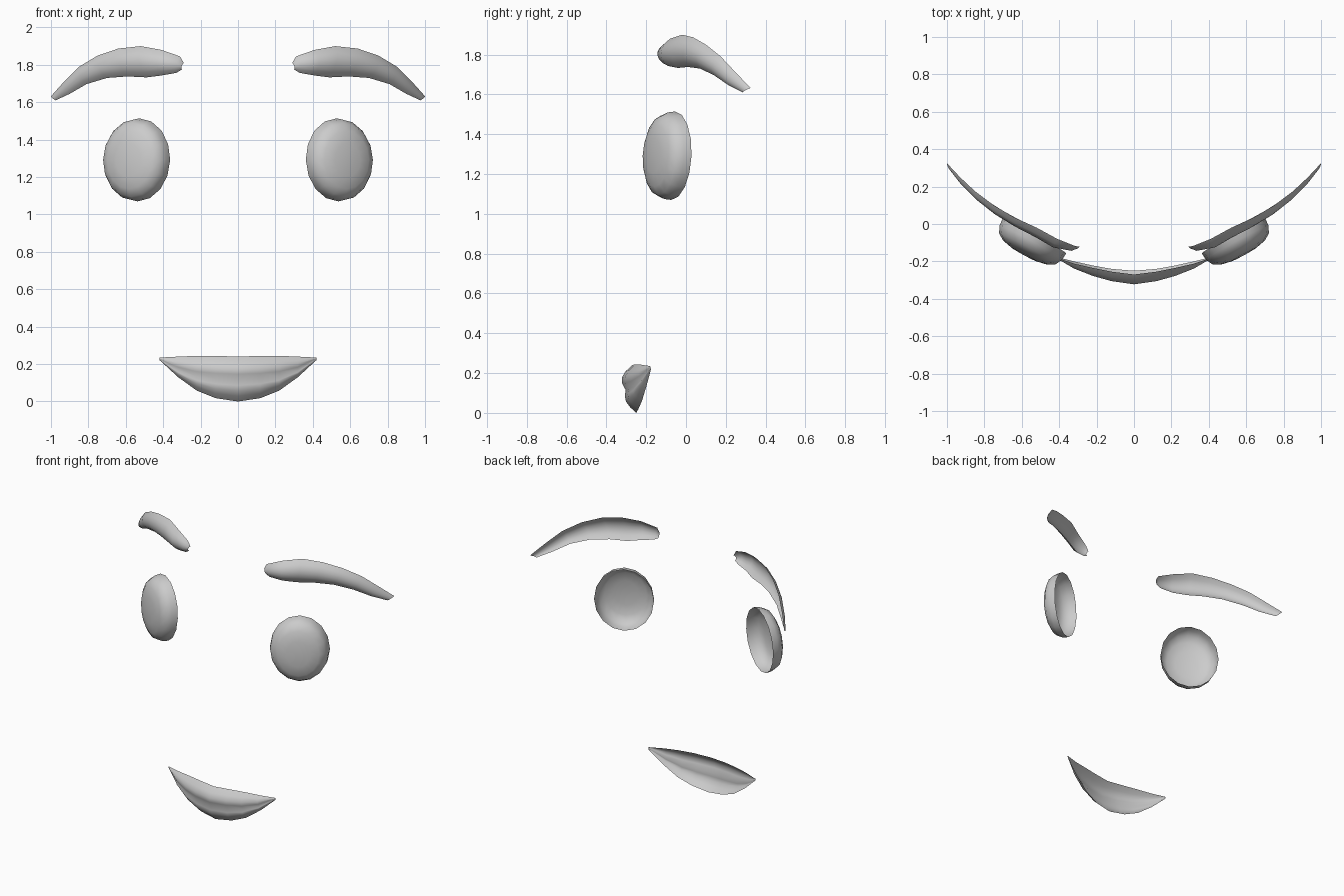
import bpy
import bmesh
import math
from mathutils import Vector

if "Cube" in bpy.data.objects:
    bpy.data.objects.remove(bpy.data.objects["Cube"], do_unlink=True)

grey = bpy.data.materials.new("plain grey")
grey.use_nodes = True
grey.diffuse_color = (0.6, 0.6, 0.6, 1)
grey.node_tree.nodes["Principled BSDF"].inputs["Base Color"].default_value = grey.diffuse_color


def loft(name, rows, closed=False, sharp_angle=60):
    """Skin a list of equally long point rows into an open, forward-facing shell."""
    bm = bmesh.new()
    grid = [[bm.verts.new(point) for point in row] for row in rows]
    count = len(grid[0])
    for row, following in zip(grid, grid[1:]):
        for j in range(count if closed else count - 1):
            k = (j + 1) % count
            bm.faces.new((row[j], row[k], following[k], following[j]))
    bmesh.ops.remove_doubles(bm, verts=bm.verts, dist=0.0005)
    bm.normal_update()
    if sum(face.normal.y * face.calc_area() for face in bm.faces) > 0:
        bmesh.ops.reverse_faces(bm, faces=bm.faces)
    mesh = bpy.data.meshes.new(name)
    bm.to_mesh(mesh)
    bm.free()
    mesh.materials.append(grey)
    obj = bpy.data.objects.new(name, mesh)
    bpy.context.collection.objects.link(obj)
    bpy.ops.object.select_all(action="DESELECT")
    obj.select_set(True)
    bpy.context.view_layer.objects.active = obj
    bpy.ops.object.shade_smooth_by_angle(angle=math.radians(sharp_angle))
    return obj


def mirrored(rows, side):
    return [[Vector((p.x * side, p.y, p.z)) for p in row] for row in rows]


# Eye: flattened oval dome, hollow at the back and turned outward
def eye_rows():
    centre = Vector((0.533, -0.065, 1.292))
    across = Vector((0.878, 0.478, 0))
    outward = Vector((0.478, -0.878, 0))
    up = Vector((-0.02, 0.04, 1))
    segments = 16
    dome = [(1, 0), (0.98, 0.04), (0.89, 0.077), (0.7, 0.1), (0.4, 0.112), (0, 0.116)]
    rows = []
    for radius, depth in dome:
        row = []
        for i in range(segments):
            angle = math.tau * i / segments
            row.append(centre + outward * depth
                       + across * (0.194 * radius * math.cos(angle))
                       + up * (0.222 * radius * math.sin(angle)))
        rows.append(row)
    return rows


# Brow: tapering arched shell, stations give top x, y, z, bottom x, y, z and bulge
def brow_rows():
    stations = [
        (0.29, -0.12, 1.81, 0.30, -0.12, 1.775, 0.012),
        (0.31, -0.12, 1.845, 0.33, -0.115, 1.757, 0.03),
        (0.41, -0.08, 1.88, 0.41, -0.09, 1.743, 0.046),
        (0.52, -0.02, 1.9, 0.49, -0.04, 1.733, 0.046),
        (0.64, 0.035, 1.887, 0.59, 0.01, 1.738, 0.042),
        (0.75, 0.1, 1.85, 0.70, 0.07, 1.73, 0.038),
        (0.85, 0.175, 1.79, 0.81, 0.14, 1.697, 0.03),
        (0.93, 0.25, 1.71, 0.90, 0.215, 1.645, 0.022),
        (1.0, 0.325, 1.632, 0.975, 0.285, 1.61, 0.008),
    ]
    outward = Vector((0.5, -0.866, 0))
    steps = 6
    rows = []
    for station in stations:
        top, bottom, bulge = Vector(station[:3]), Vector(station[3:6]), station[6]
        row = []
        for j in range(steps + 1):
            t = j / steps
            swell = max(0, math.sin(math.pi * t)) ** 0.7
            row.append(top.lerp(bottom, t) + outward * (bulge * swell))
        rows.append(row)
    return rows


for side, label in ((1, "left"), (-1, "right")):
    loft(label + "_eye", mirrored(eye_rows(), side), closed=True)
    loft(label + "_brow", mirrored(brow_rows(), side))


# Mouth: two swelling lips joined by a crease, stations hold x, then y, z of
# the top edge, crease and bottom edge, then the swell of the lips
def mouth_rows():
    stations = [
        (0, -0.27, 0.24, -0.303, 0.115, -0.25, 0.0, 0.036),
        (0.12, -0.255, 0.244, -0.288, 0.12, -0.24, 0.018, 0.034),
        (0.22, -0.235, 0.244, -0.26, 0.132, -0.222, 0.058, 0.03),
        (0.32, -0.212, 0.24, -0.225, 0.165, -0.2, 0.13, 0.02),
        (0.42, -0.178, 0.235, -0.178, 0.228, -0.175, 0.222, 0.002),
    ]
    rows = []
    for x, top_y, top_z, mid_y, mid_z, low_y, low_z, swell in stations:
        top, mid, low = (Vector((x, y, z)) for y, z in
                         ((top_y, top_z), (mid_y, mid_z), (low_y, low_z)))
        row = []
        for start, end, push in ((top, mid, swell), (mid, low, swell * 0.7)):
            for t in (0, 0.25, 0.5, 0.75):
                point = start.lerp(end, t)
                point.y -= push * math.sin(math.pi * t)
                row.append(point)
        rows.append(row + [low])
    return rows


half = mouth_rows()
loft("mouth", mirrored(half[:0:-1], -1) + half, sharp_angle=70)
